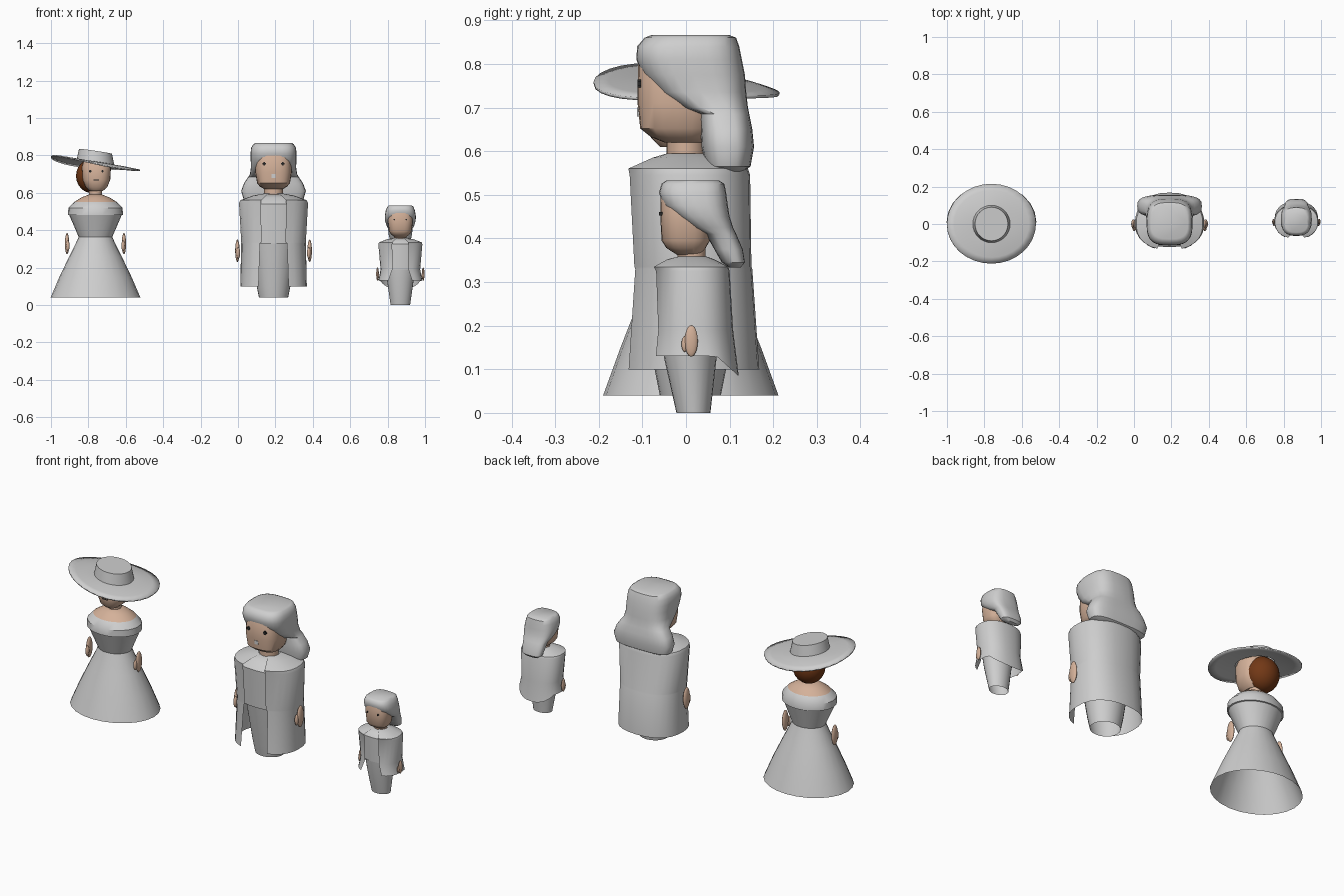
import bpy, bmesh, math
from math import sin, cos, pi, radians


def material(name, r, g, b):
    m = bpy.data.materials.new(name)
    m.diffuse_color = (r, g, b, 1)
    return m


GREY = material("light grey", 0.62, 0.62, 0.62)
SKIN = material("skin", 0.66, 0.44, 0.32)
BROWN = material("auburn hair", 0.17, 0.04, 0.008)
DARK = material("dark eyes", 0.02, 0.02, 0.02)


def power(v, p):
    return math.copysign(abs(v) ** p, v)


def finish(name, bm, mats):
    bmesh.ops.recalc_face_normals(bm, faces=bm.faces)
    me = bpy.data.meshes.new(name)
    bm.to_mesh(me)
    bm.free()
    for m in mats:
        me.materials.append(m)
    ob = bpy.data.objects.new(name, me)
    bpy.context.collection.objects.link(ob)
    return ob


def loft(name, cx, rings, mat, n=24, p=1.0, bottom=False, top=False, warp=None):
    """Skin rings (z, half width, front y, back y, front gap in degrees)."""
    bm = bmesh.new()
    rows = []
    gapped = len(rings[0]) > 4
    for r in rings:
        z, w, yf, yb = r[:4]
        gap = radians(r[4]) if gapped else 0
        cy, d = (yf + yb) / 2, (yb - yf) / 2
        row = []
        for i in range(n + 1 if gapped else n):
            t = gap + (2 * pi - 2 * gap) * i / n
            co = (cx + w * power(sin(t), p), cy - d * power(cos(t), p), z)
            row.append(bm.verts.new(warp(co) if warp else co))
        rows.append(row)
    for a, b in zip(rows, rows[1:]):
        for i in range(n):
            j = (i + 1) % len(a)
            bm.faces.new((a[i], a[j], b[j], b[i]))
    if bottom:
        bm.faces.new(rows[0][::-1])
    if top:
        bm.faces.new(rows[-1])
    return finish(name, bm, [mat])


def ball(name, loc, size, mat):
    bm = bmesh.new()
    bmesh.ops.create_uvsphere(bm, u_segments=20, v_segments=12, radius=1)
    for v in bm.verts:
        v.co = [v.co[k] * size[k] + loc[k] for k in range(3)]
    return finish(name, bm, [mat])


def plate(name, loc, size, mat):
    bm = bmesh.new()
    bmesh.ops.create_cube(bm, size=1)
    for v in bm.verts:
        v.co = [v.co[k] * size[k] + loc[k] for k in range(3)]
    return finish(name, bm, [mat])


def hands(who, cx, dx, y, z, h):
    """Flat oval hands with a small thumb at the front, on both sides."""
    for s, side in ((-1, "left"), (1, "right")):
        x = cx + s * dx
        ball(f"{who}_{side}_hand", (x, y, z), (0.2 * h, 0.42 * h, h), SKIN)
        ball(f"{who}_{side}_thumb", (x - s * 0.08 * h, y - 0.42 * h, z - 0.2 * h),
             (0.16 * h, 0.2 * h, 0.5 * h), SKIN)


def eyes(who, cx, dx, y, z, r):
    for s, side in ((-1, "left"), (1, "right")):
        plate(f"{who}_{side}_eye_across", (cx + s * dx, y, z), (2 * r, 0.008, r), DARK)
        plate(f"{who}_{side}_eye_upright", (cx + s * dx, y, z), (r, 0.009, 2 * r), DARK)


# ---- Woman ----
W = -0.762
loft("skirt", W, [(0.04, 0.24, -0.19, 0.212), (0.15, 0.193, -0.15, 0.172),
                  (0.26, 0.14, -0.107, 0.127), (0.33, 0.105, -0.08, 0.098),
                  (0.364, 0.09, -0.068, 0.085)], GREY)
bodice = loft("bodice", W, [(0.364, 0.09, -0.068, 0.085), (0.48, 0.14, -0.112, 0.12),
                            (0.482, 0.147, -0.118, 0.126), (0.518, 0.145, -0.116, 0.124),
                            (0.55, 0.115, -0.088, 0.1), (0.575, 0.075, -0.055, 0.07),
                            (0.59, 0.036, -0.03, 0.042)], GREY, top=True)
bodice.data.materials.append(SKIN)
for f in bodice.data.polygons:          # bare shoulders
    f.material_index = int(f.center.z > 0.553)
loft("woman_neck", W, [(0.58, 0.034, -0.03, 0.04), (0.64, 0.034, -0.03, 0.04)], SKIN)
loft("woman_head", W + 0.005,
     [(0.61, 0.035, -0.06, 0.03), (0.63, 0.058, -0.08, 0.05), (0.67, 0.074, -0.088, 0.06),
      (0.74, 0.078, -0.088, 0.065), (0.78, 0.065, -0.07, 0.055)],
     SKIN, p=0.8, bottom=True, top=True)
ball("woman_hair", (W - 0.018, 0.035, 0.69), (0.086, 0.082, 0.092), BROWN)
eyes("woman", W + 0.005, 0.033, -0.085, 0.715, 0.006)
plate("woman_mouth", (W + 0.005, -0.087, 0.668), (0.03, 0.006, 0.004), DARK)
hands("woman", W, 0.152, 0.0, 0.328, 0.057)


def hat_warp(c):
    """Tilt the hat sideways and ripple its brim."""
    dx, y = c[0] - W, c[1]
    r = math.hypot(dx, y) / 0.23
    t = math.atan2(y, dx)
    wave = 0.012 * r ** 3 * sin(2 * t + 0.6) if r > 0.5 else 0
    return (c[0], y, c[2] - 0.15 * dx - 0.06 * y * r + wave)


hat = loft("hat", W, [(0.752, 0.238, -0.212, 0.215), (0.757, 0.2, -0.178, 0.18),
                      (0.763, 0.15, -0.135, 0.135), (0.765, 0.1, -0.1, 0.1),
                      (0.822, 0.088, -0.09, 0.09)], GREY, n=32, top=True, warp=hat_warp)
solid = hat.modifiers.new("thickness", "SOLIDIFY")
solid.thickness = 0.007
solid.offset = -1

# ---- Man ----
M = 0.19
loft("man_trousers", M, [(0.04, 0.078, -0.06, 0.08), (0.1, 0.09, -0.072, 0.092),
                         (0.33, 0.125, -0.108, 0.125)], GREY)
loft("man_waistcoat", M, [(0.33, 0.16, -0.115, 0.14), (0.54, 0.175, -0.124, 0.138),
                          (0.575, 0.125, -0.09, 0.1), (0.59, 0.06, -0.048, 0.055)],
     GREY, bottom=True, top=True, p=0.85)
loft("man_coat", M, [(0.1, 0.178, -0.142, 0.168, 23), (0.33, 0.173, -0.124, 0.152, 21),
                     (0.335, 0.173, -0.124, 0.15, 18), (0.545, 0.185, -0.135, 0.147, 18),
                     (0.56, 0.178, -0.138, 0.142, 18), (0.585, 0.11, -0.08, 0.09, 18),
                     (0.595, 0.055, -0.045, 0.05, 18)], GREY, p=0.85)
loft("man_neck", M, [(0.57, 0.05, -0.045, 0.045), (0.65, 0.05, -0.045, 0.045)], SKIN)
loft("man_head", M, [(0.62, 0.05, -0.05, 0.04), (0.632, 0.072, -0.08, 0.055),
                     (0.652, 0.088, -0.105, 0.065), (0.71, 0.098, -0.111, 0.08),
                     (0.8, 0.096, -0.11, 0.08), (0.835, 0.085, -0.09, 0.07)],
     SKIN, p=0.7, bottom=True, top=True)
loft("man_hair", M, [(0.55, 0.125, 0.07, 0.125), (0.565, 0.16, 0.045, 0.148),
                     (0.61, 0.173, 0.035, 0.156), (0.65, 0.158, 0.033, 0.152),
                     (0.685, 0.135, 0.03, 0.145), (0.7, 0.126, -0.015, 0.142),
                     (0.735, 0.121, -0.07, 0.138), (0.775, 0.122, -0.1, 0.135),
                     (0.81, 0.123, -0.114, 0.128), (0.84, 0.12, -0.112, 0.122),
                     (0.86, 0.108, -0.095, 0.115), (0.866, 0.098, -0.08, 0.1)],
     GREY, n=28, p=0.65, bottom=True, top=True)
eyes("man", M, 0.05, -0.107, 0.755, 0.009)
plate("man_mouth", (M, -0.109, 0.69), (0.02, 0.006, 0.02), GREY)
hands("man", M, 0.193, 0.0, 0.29, 0.06)

# ---- Child ----
C = 0.868
loft("child_trousers", C, [(0.0, 0.052, -0.022, 0.056), (0.125, 0.07, -0.05, 0.07),
                           (0.21, 0.085, -0.06, 0.085)], GREY)
loft("child_waistcoat", C, [(0.19, 0.095, -0.06, 0.1), (0.325, 0.105, -0.064, 0.092),
                            (0.345, 0.08, -0.048, 0.07), (0.355, 0.04, -0.02, 0.05)],
     GREY, bottom=True, top=True, p=0.85)


def tail_warp(c):
    """Lengthen the coat hem at the back."""
    x, y, z = c
    return (x, y, z - 0.9 * max(0, y - 0.07)) if z < 0.14 else c


loft("child_coat", C, [(0.13, 0.117, -0.08, 0.121, 29), (0.19, 0.106, -0.068, 0.108, 20),
                       (0.325, 0.118, -0.072, 0.1, 18), (0.335, 0.114, -0.077, 0.097, 18),
                       (0.352, 0.07, -0.045, 0.065, 18), (0.358, 0.036, -0.02, 0.048, 18)],
     GREY, p=0.85, warp=tail_warp)
loft("child_neck", C, [(0.34, 0.033, -0.02, 0.045), (0.4, 0.033, -0.02, 0.045)], SKIN)
loft("child_head", C, [(0.362, 0.03, -0.02, 0.035), (0.378, 0.05, -0.045, 0.045),
                       (0.395, 0.06, -0.056, 0.055), (0.45, 0.067, -0.059, 0.06),
                       (0.495, 0.065, -0.058, 0.06), (0.515, 0.055, -0.05, 0.055)],
     SKIN, p=0.75, bottom=True, top=True)
loft("child_hair", C, [(0.333, 0.035, 0.1, 0.125), (0.345, 0.055, 0.082, 0.135),
                       (0.375, 0.062, 0.065, 0.13), (0.41, 0.066, 0.045, 0.115),
                       (0.425, 0.074, 0.01, 0.108), (0.45, 0.082, -0.025, 0.1),
                       (0.475, 0.083, -0.052, 0.096), (0.505, 0.078, -0.062, 0.092),
                       (0.525, 0.07, -0.056, 0.088), (0.533, 0.06, -0.045, 0.075)],
     GREY, p=0.7, bottom=True, top=True)
eyes("child", C, 0.032, -0.057, 0.457, 0.004)
hands("child", C, 0.122, 0.012, 0.165, 0.036)

# Smooth shading with sharp edges kept
for ob in bpy.context.collection.objects:
    ob.select_set(True)
    bpy.context.view_layer.objects.active = ob
bpy.ops.object.shade_smooth_by_angle(angle=radians(38))
